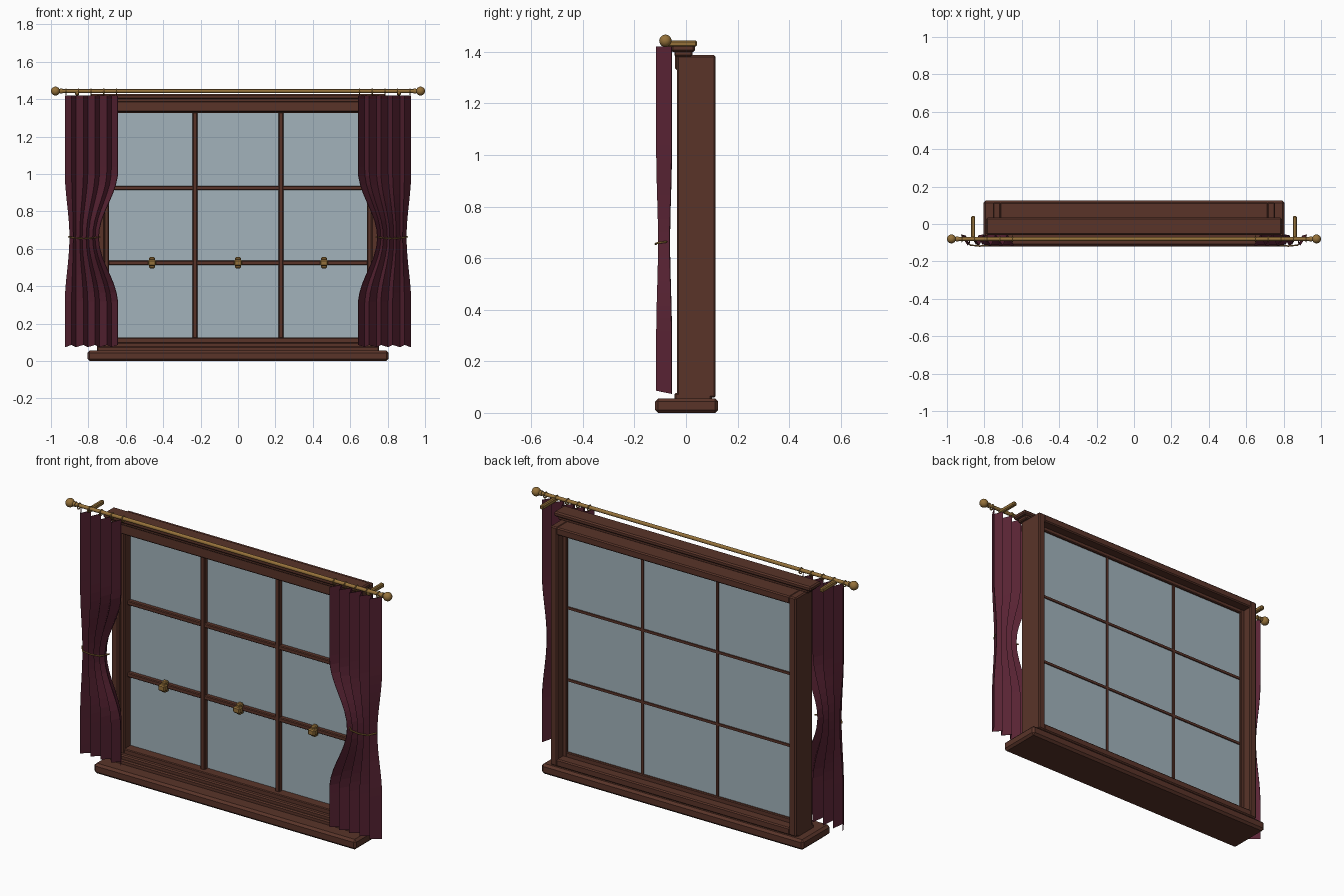
import bpy, bmesh, math
from mathutils import Vector

if "Cube" in bpy.data.objects:
    bpy.data.objects.remove(bpy.data.objects["Cube"])


def material(name, r, g, b):
    m = bpy.data.materials.new(name)
    m.use_nodes = True
    m.diffuse_color = (r, g, b, 1)
    node = m.node_tree.nodes["Principled BSDF"]
    node.inputs["Base Color"].default_value = (r, g, b, 1)
    node.inputs["Roughness"].default_value = 0.7
    return m


WOOD = material("dark wood", 0.10, 0.034, 0.022)
GLASS = material("pale glass", 0.36, 0.45, 0.50)
CLOTH = material("burgundy cloth", 0.105, 0.018, 0.036)
BRASS = material("aged brass", 0.30, 0.165, 0.042)


def finish(bm, name, mat):
    mesh = bpy.data.meshes.new(name)
    bmesh.ops.recalc_face_normals(bm, faces=bm.faces)
    bm.to_mesh(mesh)
    bm.free()
    ob = bpy.data.objects.new(name, mesh)
    bpy.context.collection.objects.link(ob)
    mesh.materials.append(mat)
    return ob


def box(name, x, y, z, mat=WOOD, bevel=0.0):
    """Box between the given (low, high) ranges, with optional chamfer."""
    bm = bmesh.new()
    bmesh.ops.create_cube(bm, size=1)
    for v in bm.verts:
        v.co = Vector([(a + b) / 2 + c * (b - a) for (a, b), c in zip((x, y, z), v.co)])
    if bevel:
        bmesh.ops.bevel(bm, geom=list(bm.edges), offset=bevel, segments=1, affect="EDGES")
    return finish(bm, name, mat)


def border(name, outer, inner, low, high, y, bevel=0.0):
    """Rectangular frame: half widths, (bottom, top) of outside and opening."""
    for side, s in (("left", 1), ("right", -1)):
        xs = tuple(sorted((s * inner, s * outer)))
        box(f"{side}_{name}", xs, y, (low[0], high[1]), bevel=bevel)
    box(f"bottom_{name}", (-inner - bevel, inner + bevel), y, low, bevel=bevel)
    box(f"top_{name}", (-inner - bevel, inner + bevel), y, high, bevel=bevel)


def smooth(ob):
    bpy.ops.object.select_all(action="DESELECT")
    ob.select_set(True)
    bpy.context.view_layer.objects.active = ob
    bpy.ops.object.shade_smooth_by_angle(angle=math.radians(40))


# Sill, outer frame, inner sash and cornice
box("sill", (-0.805, 0.805), (-0.12, 0.125), (0, 0.056), bevel=0.012)
border("frame", 0.755, 0.712, (0.06, 0.10), (1.345, 1.387), (-0.035, 0.115), 0.006)
border("sash", 0.72, 0.69, (0.09, 0.125), (1.325, 1.36), (-0.012, 0.062), 0.004)
box("base_moulding", (-0.755, 0.755), (-0.045, 0.10), (0.05, 0.078), bevel=0.006)
box("head_board", (-0.75, 0.75), (-0.042, 0.0), (1.33, 1.39), bevel=0.006)
box("cornice_lower", (-0.77, 0.77), (-0.045, 0.025), (1.383, 1.405), bevel=0.005)
box("cornice_upper", (-0.79, 0.79), (-0.058, 0.035), (1.40, 1.427), bevel=0.007)

# Glass and glazing bars, wide in front and thin behind
box("glass", (-0.7, 0.7), (0.042, 0.050), (0.11, 1.335), GLASS)
for i, x in enumerate((-0.23, 0.23)):
    box(f"upright_bar_{i}", (x - 0.013, x + 0.013), (0.015, 0.045), (0.12, 1.33), bevel=0.004)
    box(f"back_upright_bar_{i}", (x - 0.007, x + 0.007), (0.045, 0.056), (0.12, 1.33))
for i, z in enumerate((0.525, 0.925)):
    box(f"cross_bar_{i}", (-0.695, 0.695), (0.017, 0.045), (z - 0.012, z + 0.012), bevel=0.004)
    box(f"back_cross_bar_{i}", (-0.695, 0.695), (0.045, 0.056), (z - 0.007, z + 0.007))

# Brass catches on the lower bar
for i, x in enumerate((-0.46, 0, 0.46)):
    box(f"catch_plate_{i}", (x - 0.015, x + 0.015), (0.0, 0.03), (0.495, 0.555), BRASS, 0.005)
    box(f"catch_knob_{i}", (x - 0.021, x + 0.021), (-0.018, 0.016), (0.508, 0.542), BRASS, 0.006)

ROD_Y, ROD_Z = -0.08, 1.443


def along_x(name, x, radius, length):
    bpy.ops.mesh.primitive_cylinder_add(vertices=16, radius=radius, depth=length,
                                        location=(x, ROD_Y, ROD_Z), rotation=(0, math.pi / 2, 0))
    ob = bpy.context.object
    ob.name = name
    ob.data.materials.append(BRASS)
    smooth(ob)


# Curtain rod with finials, rings and brackets
along_x("rod", 0, 0.010, 1.92)
for side, s in (("left", 1), ("right", -1)):
    along_x(f"{side}_rod_collar", s * 0.945, 0.014, 0.012)
    bpy.ops.mesh.primitive_uv_sphere_add(segments=16, ring_count=10, radius=0.024,
                                         location=(s * 0.976, ROD_Y, ROD_Z))
    ball = bpy.context.object
    ball.name = f"{side}_finial"
    ball.data.materials.append(BRASS)
    smooth(ball)
    for i in range(5):
        bpy.ops.mesh.primitive_torus_add(major_radius=0.015, minor_radius=0.0035,
                                         major_segments=16, minor_segments=6,
                                         location=(s * (0.65 + i * 0.0675), ROD_Y, ROD_Z - 0.004),
                                         rotation=(0, math.pi / 2, 0))
        ring = bpy.context.object
        ring.name = f"{side}_curtain_ring_{i}"
        ring.data.materials.append(BRASS)
        smooth(ring)
    xs = (s * 0.86 - 0.011, s * 0.86 + 0.011)
    box(f"{side}_bracket", xs, (-0.088, 0.042), (1.42, 1.444), BRASS, 0.005)

# Pleated curtains, gathered at the waist
WAIST, FOLDS, ROWS = 0.66, 9, 28


def gather(z):
    return (1 + math.cos(math.pi * min(abs(z - WAIST) / 0.36, 1))) / 2


def curtain(side, s):
    bm = bmesh.new()
    rows = []
    for r in range(ROWS + 1):
        z = 0.08 + (1.42 - 0.08) * r / ROWS
        w = gather(z)
        inner, outer = 0.642 + 0.103 * w, 0.925 - 0.025 * w
        row = []
        for c in range(FOLDS + 1):
            sign = 1 if c % 2 else -1
            t = (c + (0.12 * sign if 0 < c < FOLDS else 0)) / FOLDS
            y = -0.085 + sign * (0.029 - 0.007 * w)
            hem = -0.006 * sign if r == 0 else 0
            row.append(bm.verts.new((s * (inner + (outer - inner) * t), y, z + hem)))
        rows.append(row)
    for low, high in zip(rows, rows[1:]):
        for c in range(FOLDS):
            bm.faces.new((low[c], low[c + 1], high[c + 1], high[c]))
    ob = finish(bm, f"{side}_curtain", CLOTH)
    thick = ob.modifiers.new("thickness", "SOLIDIFY")
    thick.thickness = 0.003
    thick.offset = 0


def tieback(side, s):
    path = [(0.738, -0.075, 0.664), (0.77, -0.113, 0.658), (0.825, -0.118, 0.655),
            (0.875, -0.113, 0.658), (0.906, -0.075, 0.664)]
    curve = bpy.data.curves.new(f"{side}_tieback", "CURVE")
    curve.dimensions = "3D"
    curve.bevel_depth = 0.004
    curve.bevel_resolution = 1
    curve.use_fill_caps = True
    line = curve.splines.new("POLY")
    line.points.add(len(path) - 1)
    for point, (x, y, z) in zip(line.points, path):
        point.co = (s * x, y, z, 1)
    curve.materials.append(BRASS)
    bpy.context.collection.objects.link(bpy.data.objects.new(f"{side}_tieback", curve))


for side, s in (("left", 1), ("right", -1)):
    curtain(side, s)
    tieback(side, s)
